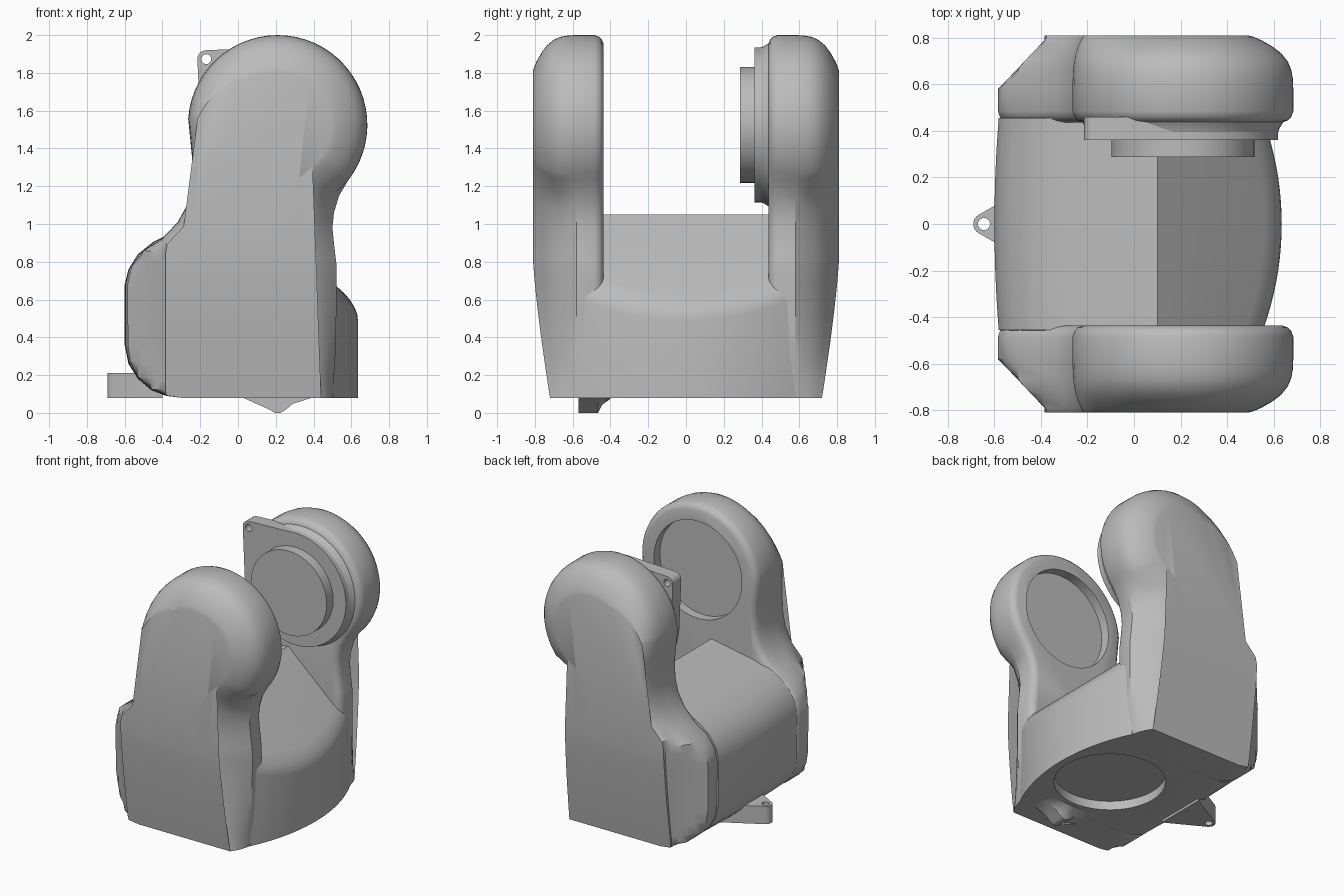
import bpy, bmesh, math
from mathutils import Vector
from mathutils.geometry import convex_hull_2d

if "Cube" in bpy.data.objects:
    bpy.data.objects.remove(bpy.data.objects["Cube"])

grey = bpy.data.materials.new("plain grey")
grey.diffuse_color = (0.5, 0.5, 0.5, 1)
grey.use_nodes = True
grey.node_tree.nodes["Principled BSDF"].inputs["Base Color"].default_value = grey.diffuse_color

PX, PZ = 0.21, 1.525   # pivot axis of the yoke


def loft(name, rings, after=None):
    """Skin matching rings of points and cap both ends."""
    bm = bmesh.new()
    rows = [[bm.verts.new(p) for p in r] for r in rings]
    n = len(rows[0])
    for a, b in zip(rows, rows[1:]):
        for i in range(n):
            j = (i + 1) % n
            bm.faces.new((a[i], a[j], b[j], b[i]))
    caps = [bm.faces.new(rows[0]), bm.faces.new(rows[-1])]
    bmesh.ops.triangulate(bm, faces=caps)
    bmesh.ops.remove_doubles(bm, verts=bm.verts, dist=1e-5)
    if after:
        after(bm)
    bmesh.ops.recalc_face_normals(bm, faces=bm.faces)
    me = bpy.data.meshes.new(name)
    bm.to_mesh(me)
    bm.free()
    ob = bpy.data.objects.new(name, me)
    bpy.context.collection.objects.link(ob)
    me.materials.append(grey)
    return ob


def circle(cx, cy, r, n=48):
    return [(cx + r * math.cos(2 * math.pi * i / n),
             cy + r * math.sin(2 * math.pi * i / n)) for i in range(n)]


def prism(name, pts, axis, a, b):
    """Extrude a flat outline along y or z."""
    if axis == 'y':
        return loft(name, [[(u, t, v) for u, v in pts] for t in (a, b)])
    return loft(name, [[(u, v, t) for u, v in pts] for t in (a, b)])


def hull(pts):
    return [pts[i] for i in convex_hull_2d([Vector(p) for p in pts])]


def select(ob):
    bpy.ops.object.select_all(action='DESELECT')
    ob.select_set(True)
    bpy.context.view_layer.objects.active = ob


def cut(ob, cutter):
    cutter.hide_render = True
    m = ob.modifiers.new("cut", 'BOOLEAN')
    m.operation, m.solver, m.object = 'DIFFERENCE', 'EXACT', cutter
    select(ob)
    bpy.ops.object.modifier_apply(modifier=m.name)
    bpy.data.objects.remove(cutter, do_unlink=True)


def smooth(ob, deg=30):
    select(ob)
    bpy.ops.object.shade_smooth_by_angle(angle=math.radians(deg))


# Arm outline in x, z, with how far it rounds in towards the outer face
outline = [(-.30, .08, 0), (-.38, .092, 0), (-.46, .125, 0), (-.53, .19, 0),
           (-.57, .27, 0), (-.583, .36, 0), (-.585, .68, 0), (-.565, .77, 0),
           (-.50, .86, .03), (-.40, .925, .04), (-.32, 1.01, .04), (-.27, 1.10, .035),
           (-.245, 1.2, .03), (-.24, 1.32, .03), (-.25, 1.42, .04)]
for i in range(36):
    a = math.radians(176 - 214 * i / 35)
    outline.append((PX + .475 * math.cos(a), PZ + .475 * math.sin(a),
                    .19 - .14 * max(0, 1 - i / 9)))
outline += [(.535, 1.15, .23), (.508, 1.06, .26), (.50, .98, .29), (.51, .88, .31),
            (.522, .78, .31), (.522, .65, .29), (.52, .5, .24), (.515, .3, .16),
            (.50, .08, .06)]

# Layers across the arm: y, share of rounding, plain inset
layers = [(.437, 0, .045), (.445, 0, .025), (.46, 0, .009), (.485, 0, 0), (.58, 0, 0),
          (.625, .01, 0), (.665, .05, 0), (.70, .13, 0), (.735, .28, 0), (.765, .49, 0),
          (.79, .72, 0), (.803, .88, 0), (.81, 1, 0)]


def arm_ring(y, share, inset, side):
    ring, n = [], len(outline)
    ramp = min(1, max(0, (y - .58) / .21))
    for i, (x, z, d) in enumerate(outline):
        p, q = outline[max(i - 1, 0)], outline[min(i + 1, n - 1)]
        t = Vector((q[0] - p[0], q[1] - p[1])).normalized()
        # scooped lower right side slopes in more evenly than the round head
        f = share if i < 51 else .5 * share + .5 * ramp
        k = d * f + inset
        nx, nz = x + t.y * k, max(.08, z - t.x * k)
        if i in (0, n - 1):
            nz = .08
        # flat corner chamfer on the rear of the body
        ring.append((max(nx, -.585 + .2 * ramp), side * y, nz))
    return ring


def lean(bm):
    """Lower outer walls lean inwards towards the floor."""
    for i in range(8):
        bmesh.ops.bisect_plane(bm, geom=bm.verts[:] + bm.edges[:] + bm.faces[:],
                               plane_co=(0, 0, .17 + .09 * i), plane_no=(0, 0, 1))
    for v in bm.verts:
        y = abs(v.co.y)
        drop = .09 * (max(0, .82 - v.co.z) / .74) ** 1.3 * max(0, (y - .58) / .23)
        v.co.y = math.copysign(y - drop, v.co.y)


front_arm = loft("front_arm", [arm_ring(*l, -1) for l in layers], lean)
back_arm = loft("back_arm", [arm_ring(*l, 1) for l in layers], lean)

# Round bearing pocket on the inner face of the front arm
cut(front_arm, prism("pocket_cutter", circle(PX, PZ, .355, 64), 'y', -.505, -.3))
smooth(front_arm)
smooth(back_arm)


# Middle block with a ridge, a sloped seat and a bulged right wall
def block_ring(y):
    b = .635 - (1.33 - math.sqrt(1.33 ** 2 - y * y))
    s = .03 * (y / .58) ** 2
    left = [(-.30, .08), (-.38, .09), (-.46, .12), (-.53, .18), (-.58, .26), (-.6, .36),
            (-.6, .68), (-.58, .76), (-.53, .84), (-.45, .905), (-.36, .95), (-.25, .985)]
    pts = [(x + s * (-.3 - x) / .3 if x < -.3 else x, z) for x, z in left]
    if abs(y) > .46:   # tuck the ends inside the arms
        pts = [(x + .03, max(.08, z - .04 if z > .6 else z)) for x, z in pts]
    seat = lambda x: 1.05 - (x - .1) * .9
    pts += [(.1, 1.05), (b - .075, seat(b - .075)), (b - .042, seat(b - .042) - .008),
            (b - .018, seat(b) - .01), (b - .004, seat(b) - .045), (b, seat(b) - .08), (b, .08)]
    return [(x, y, z) for x, z in pts]


stations = [-.58, -.52, -.465, -.455] + [-.45 + .05 * i for i in range(19)] + [.455, .465, .52, .58]
base_block = loft("base_block", [block_ring(y) for y in stations])
cut(base_block, prism("floor_cutter", circle(PX, 0, .37, 64), 'z', -.1, .145))
smooth(base_block, 25)

# Motor flange with a corner lug on the back arm
flange = prism("motor_flange", hull(circle(PX, PZ, .41, 72) + circle(-.168, 1.873, .047, 24)),
               'y', .362, .46)
cut(flange, prism("lug_cutter", circle(-.168, 1.873, .026, 20), 'y', .2, .7))
smooth(flange)

# Flared collar between flange and arm
collar = loft("flange_collar", [[(u, y, v) for u, v in circle(PX, PZ, r, 64)]
                                for y, r in ((.38, .405), (.41, .415), (.43, .427), (.46, .445))])
smooth(collar)

# Output disc
smooth(prism("output_disc", circle(PX, PZ, .307, 64), 'y', .287, .40))

# Rear lug at floor level
lug = prism("base_lug", hull(circle(-.645, 0, .046, 24) + [(-.40, .19), (-.40, -.19)]),
            'z', .08, .21)
cut(lug, prism("base_lug_cutter", circle(-.645, 0, .026, 20), 'z', 0, .4))
smooth(lug)

# Small flared foot under the front side
foot = [(.02, .085), (.08, .07), (.13, .05), (.165, .02), (.195, .002), (.225, .002),
        (.255, .02), (.29, .05), (.34, .07), (.40, .085)]
smooth(loft("foot", [[(x, y, z + (.085 - z) * f) for x, z in foot]
                     for y, f in ((-.57, 0), (-.465, 0), (-.445, .5), (-.40, .9))]))
bpy.data.objects["foot"].location.z = -.002
